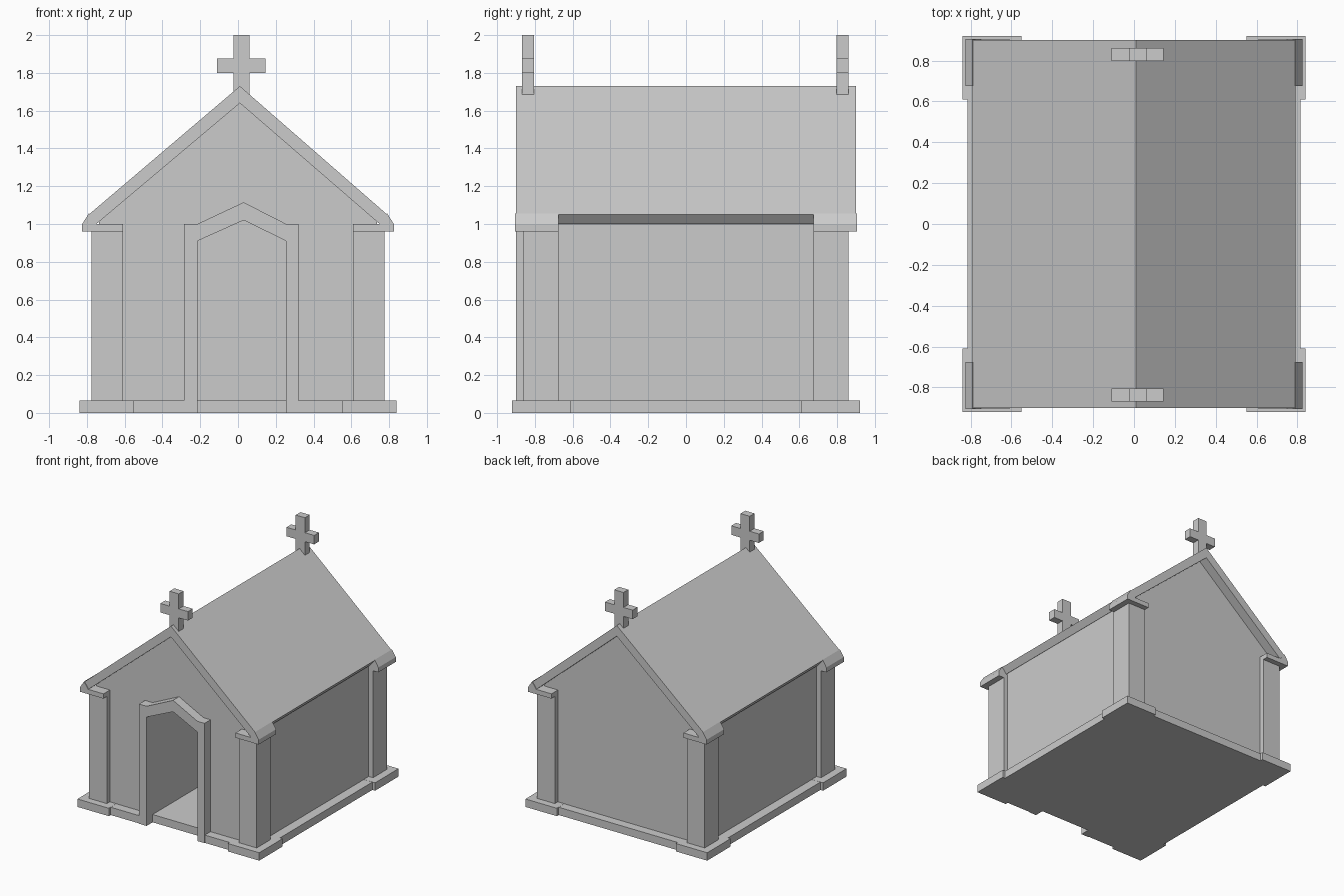
import bpy, bmesh

if "Cube" in bpy.data.objects:
    bpy.data.objects.remove(bpy.data.objects["Cube"])


def prism(name, profile, y0, y1):
    """Extrude an x-z profile from y0 to y1."""
    bm = bmesh.new()
    face = bm.faces.new([bm.verts.new((x, y0, z)) for x, z in profile])
    ext = bmesh.ops.extrude_face_region(bm, geom=[face])
    verts = [v for v in ext["geom"] if isinstance(v, bmesh.types.BMVert)]
    bmesh.ops.translate(bm, verts=verts, vec=(0, y1 - y0, 0))
    bmesh.ops.recalc_face_normals(bm, faces=bm.faces)
    mesh = bpy.data.meshes.new(name)
    bm.to_mesh(mesh)
    bm.free()
    obj = bpy.data.objects.new(name, mesh)
    bpy.context.collection.objects.link(obj)
    return obj


def box(name, x0, x1, y0, y1, z0, z1):
    return prism(name, [(x0, z0), (x1, z0), (x1, z1), (x0, z1)], y0, y1)


def four_corners(obj):
    mod = obj.modifiers.new("corners", 'MIRROR')
    mod.use_axis = (True, True, False)
    mod.use_mirror_merge = False


# Floor slab with a notch in front of the doorway
box("floor_slab", -0.815, 0.815, -0.82, 0.895, 0, 0.065)
box("front_ledge_left", -0.815, -0.215, -0.895, -0.82, 0, 0.065)
box("front_ledge_right", 0.255, 0.815, -0.895, -0.82, 0, 0.065)

# Walls: hollowed behind the doorway, closed at the back
gable = [(-0.735, 0.03), (-0.735, 1.02), (0.01, 1.66), (0.735, 1.02), (0.735, 0.03)]
arch = [(0.255, 0.03), (0.255, 0.91), (0.03, 1.02), (-0.215, 0.91), (-0.215, 0.03)]
prism("walls", gable + arch, -0.82, 0.7)
prism("back_wall", gable, 0.7, 0.82)

# Raised door surround
surround = [(-0.285, 0), (-0.285, 1.0), (-0.215, 1.0), (0.03, 1.115), (0.255, 1.0),
            (0.32, 1.0), (0.32, 0), (0.255, 0)]
prism("door_frame", surround + arch[1:4] + [(-0.215, 0)], -0.9, -0.8)

# Corner plinths, pillars and eave caps
four_corners(box("corner_plinth", 0.55, 0.84, 0.61, 0.92, 0, 0.066))
four_corners(box("corner_pillar", 0.61, 0.775, 0.675, 0.86, 0.05, 0.98))
cap = [(0.61, 0.96), (0.825, 0.96), (0.825, 1.0), (0.79, 1.055), (0.75, 1.0), (0.61, 1.0)]
four_corners(prism("eave_cap", cap, 0.675, 0.905))

# Gabled roof shell
prism("roof", [(-0.79, 1.05), (0.01, 1.73), (0.79, 1.05),
               (0.75, 1.0), (0.01, 1.64), (-0.75, 1.0)], -0.9, 0.9)

# Ridge crosses at both ends
cross = [(-0.025, 1.68), (0.06, 1.68), (0.06, 1.8), (0.145, 1.8), (0.145, 1.875), (0.06, 1.875),
         (0.06, 2.0), (-0.025, 2.0), (-0.025, 1.875), (-0.11, 1.875), (-0.11, 1.8), (-0.025, 1.8)]
for side, y in (("front", -0.868), ("back", 0.798)):
    prism(side + "_cross", cross, y, y + 0.063)
